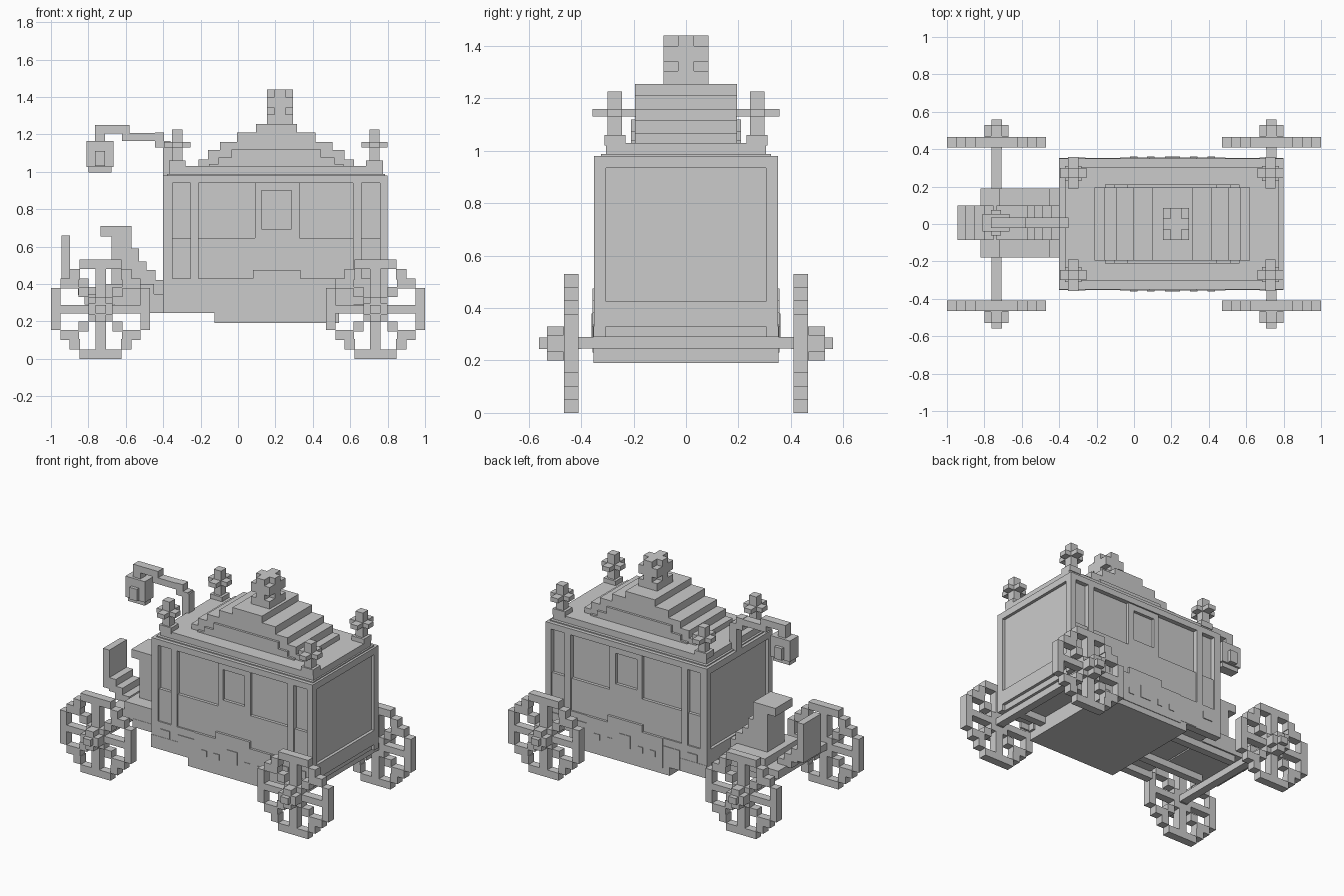
import bpy, bmesh


def part(name, boxes, mirror_y=False):
    """One object made of boxes (x0, x1, y0, y1, z0, z1); optionally repeated at -y."""
    bm = bmesh.new()
    if mirror_y:
        boxes = boxes + [(a, b, -d, -c, e, f) for a, b, c, d, e, f in boxes]
    for x0, x1, y0, y1, z0, z1 in boxes:
        geo = bmesh.ops.create_cube(bm, size=1)
        for v in geo["verts"]:
            v.co = ((x0 + x1) / 2 + v.co.x * (x1 - x0),
                    (y0 + y1) / 2 + v.co.y * (y1 - y0),
                    (z0 + z1) / 2 + v.co.z * (z1 - z0))
    me = bpy.data.meshes.new(name)
    bm.to_mesh(me)
    bm.free()
    ob = bpy.data.objects.new(name, me)
    bpy.context.collection.objects.link(ob)
    return ob


# Cabin core, with frame strips around recessed panels
part("cabin_core", [(-.38, .78, -.32, .32, .29, .98)])
part("cabin_side_frame", [
    (-.4, .8, .31, .35, .94, .98), (-.4, .8, .31, .35, .29, .43),
    (-.4, -.35, .31, .35, .43, .94), (-.255, -.21, .31, .35, .43, .94),
    (.615, .66, .31, .35, .43, .94), (.76, .8, .31, .35, .43, .94),
    # lower panels below the windows
    (-.35, -.255, .31, .34, .43, .645), (-.21, .615, .31, .34, .43, .645),
    (.66, .76, .31, .34, .43, .645),
    # door around its window
    (.09, .125, .31, .34, .645, .94), (.285, .33, .31, .34, .645, .94),
    (.125, .285, .31, .34, .645, .695), (.125, .285, .31, .34, .9, .94)], True)
ends = []
for a, b in ((-.4, -.37), (.77, .8)):
    ends += [(a, b, -.35, .35, .935, .98), (a, b, -.35, .35, .33, .425),
             (a, b, -.35, -.305, .29, .98), (a, b, .305, .35, .29, .98)]
part("cabin_end_frame", ends)

# Undercarriage and stepped skirts
part("floor_pan", [(-.125, .54, -.352, .352, .19, .3)])
part("side_skirt", [
    (-.4, .555, .3, .352, .245, .33), (.555, .8, .305, .352, .29, .33),
    (-.075, .49, .34, .356, .23, .43), (-.2, .62, .34, .354, .25, .38),
    (.08, .335, .34, .356, .43, .475), (-.33, -.26, .34, .356, .335, .385),
    (.67, .75, .34, .356, .335, .385)], True)
studs = [(.165, .245, .35, .36, .295, .38)]
for x in (-.002, .09, .32, .412):
    studs.append((x - .02, x + .02, .35, .36, .29, .33))
part("skirt_studs", studs, True)
part("chassis_rail", [(-.66, -.1, .13, .18, .245, .3), (.5, .76, .2, .25, .245, .3)], True)

# Roof: base plate, stepped gable, applied gable step
part("roof_base", [(-.38, .785, -.325, .325, .975, .987), (-.365, .775, -.305, .305, .98, 1.03)])
CX = .205
steps = ((.415, 1.065), (.365, 1.115), (.3, 1.16), (.21, 1.21), (.11, 1.255))
gable, z = [], 1.03
for half, top in steps:
    gable.append((CX - half, CX + half, -.195, .195, z, top))
    z = top
part("roof_gable", gable)
part("gable_trim", [(CX - h, CX + h, -.21, .21, 1.03, t)
                    for h, t in ((.36, 1.04), (.31, 1.075), (.24, 1.12))])

# Centre crown ornament
X = .225
part("roof_ornament", [(X - .03, X + .03, -.085, .085, 1.25, 1.44),
                       (X - .07, X + .07, -.03, .03, 1.25, 1.44),
                       (X - .07, X + .07, -.085, .085, 1.34, 1.4),
                       (X - .07, X + .07, -.085, .085, 1.25, 1.305)])

# Corner finials
for i, x in enumerate((-.325, .73)):
    part(f"corner_finial_{i}", [(x - .027, x + .027, .245, .3, .98, 1.225),
                                (x - .07, x + .07, .245, .3, 1.13, 1.16),
                                (x - .027, x + .027, .19, .357, 1.13, 1.16),
                                (x - .045, x + .045, .23, .31, 1.02, 1.06)], True)

# Wheels with stepped rims, spokes and hubs
R = .265
for i, wx in enumerate((-.735, .735)):
    cells = []
    for s in (-1, 1):
        cells += [(-.112, .112, s * .215, s * R), (s * .215, s * R, -.112, .112)]
        for t in (-1, 1):
            cells += [(s * .115, s * .215, t * .11, t * .165),
                      (s * .11, s * .165, t * .16, t * .215),
                      (s * .065, s * .118, t * .065, t * .118)]
    cells += [(-.028, .028, -.22, .22), (-.22, .22, -.022, .022)]
    wheel = [(wx + min(a, b), wx + max(a, b), .41, .465, R + min(c, d), R + max(c, d))
             for a, b, c, d in cells]
    wheel += [(wx - .065, wx + .065, .41, .47, R - .065, R + .065),
              (wx - .028, wx + .028, .4, .56, R - .022, R + .022),
              (wx - .065, wx + .065, .44, .53, R - .03, R + .03),
              (wx - .03, wx + .03, .44, .53, R - .065, R + .065)]
    part(f"wheel_pair_{i}", wheel, True)
    part(f"axle_{i}", [(wx - .027, wx + .027, -.42, .42, .245, .29)])

# Driver platform, stepped seat and curved footboard
part("driver_platform", [(-.82, -.39, -.178, .19, .29, .345)])
Y0, Y1 = -.085, .1
part("driver_seat", [(-.735, -.57, Y0, Y1, .655, .71), (-.675, -.57, Y0, Y1, .34, .66),
                     (-.58, -.53, Y0, Y1, .34, .59), (-.54, -.49, Y0, Y1, .34, .52),
                     (-.5, -.44, Y0, Y1, .34, .475), (-.45, -.39, Y0, Y1, .34, .42),
                     (-.72, -.67, -.178, .19, .34, .4), (-.675, -.45, -.178, .19, .34, .4)])
part("footboard", [(-.945, -.898, Y0, Y1, .4, .66), (-.9, -.85, Y0, Y1, .385, .475),
                   (-.855, -.8, Y0, Y1, .34, .43), (-.81, -.75, Y0, Y1, .3, .385)])

# Hanging lantern on a bent bracket
part("lantern_bracket", [(-.445, -.36, -.022, .035, 1.13, 1.165), (-.4, -.35, -.022, .035, .975, 1.16),
                         (-.445, -.395, -.022, .035, 1.13, 1.21),
                         (-.62, -.44, -.022, .035, 1.165, 1.207),
                         (-.765, -.58, -.022, .035, 1.205, 1.25),
                         (-.765, -.71, -.022, .035, 1.15, 1.21)])
part("lantern", [(-.81, -.665, -.04, .053, 1.025, 1.165), (-.765, -.71, -.062, .075, 1.03, 1.11),
                 (-.8, -.676, -.025, .04, .995, 1.03)])
